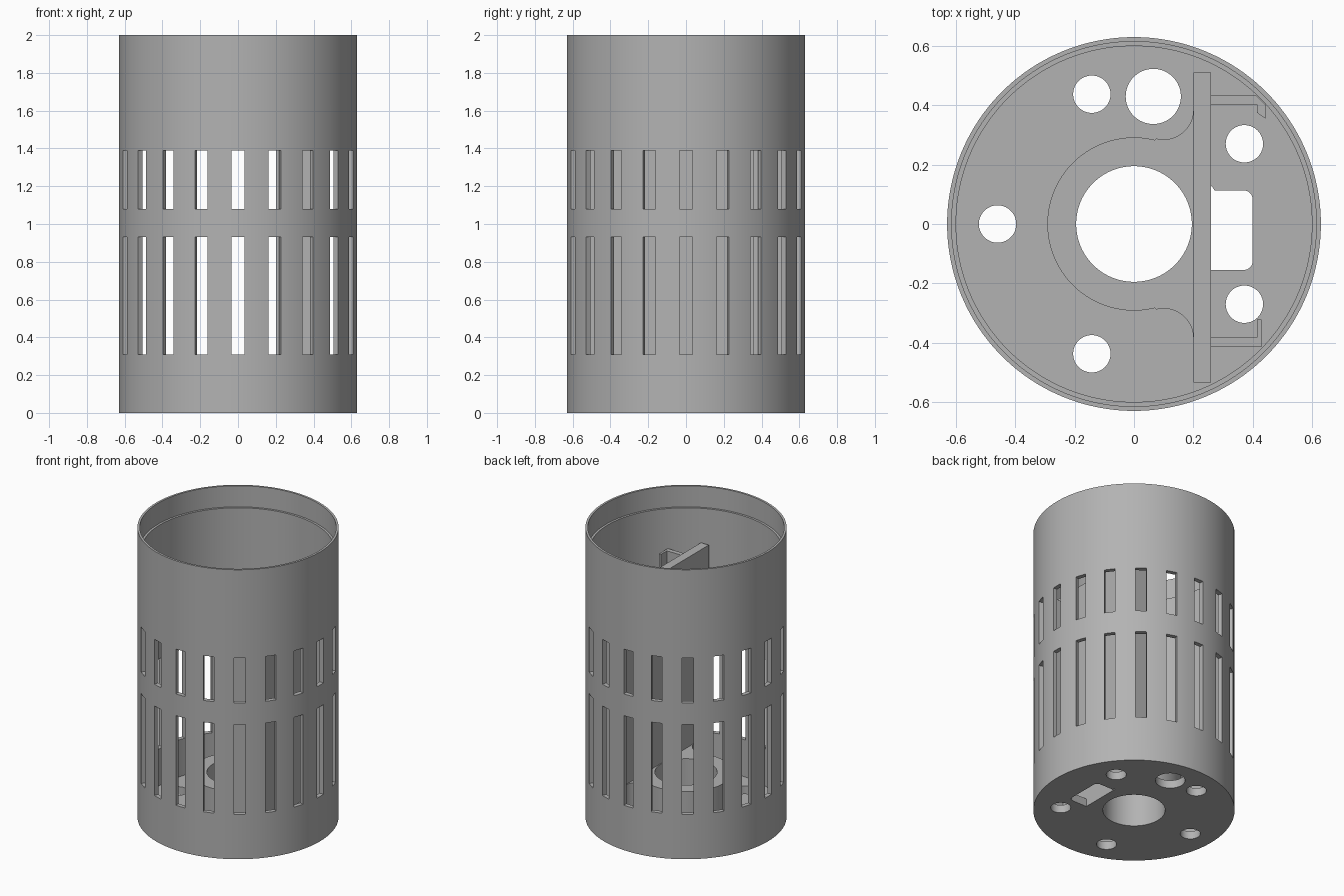
import bpy, bmesh, math
from mathutils import Matrix, Vector

cube = bpy.data.objects.get("Cube")
if cube:
    bpy.data.objects.remove(cube, do_unlink=True)

grey = bpy.data.materials.new("plain grey")
grey.use_nodes = True
grey.diffuse_color = (0.45, 0.45, 0.45, 1)
grey.node_tree.nodes["Principled BSDF"].inputs["Base Color"].default_value = grey.diffuse_color

RADIUS, INNER, LIP = 0.63, 0.60, 0.615
HEIGHT, FLOOR, BOSS_TOP, PLATE_TOP = 2.0, 0.055, 0.31, 1.62
BORE = 0.195


def arc(cx, cy, r, a0, a1, n):
    """Points on an arc, angles in degrees, both ends included."""
    angles = [math.radians(a0 + (a1 - a0) * i / n) for i in range(n + 1)]
    return [(cx + r * math.cos(a), cy + r * math.sin(a)) for a in angles]


def circle(cx, cy, r, n=64):
    return arc(cx, cy, r, 0, 360, n)[:-1]


def add_prism(bm, outline, z0, z1):
    """Closed prism over an outline."""
    low = [bm.verts.new((x, y, z0)) for x, y in outline]
    high = [bm.verts.new((x, y, z1)) for x, y in outline]
    faces = [bm.faces.new(low), bm.faces.new(high)]
    for i in range(len(low)):
        j = (i + 1) % len(low)
        faces.append(bm.faces.new((low[i], low[j], high[j], high[i])))
    bmesh.ops.recalc_face_normals(bm, faces=faces)


def make_object(name, bm):
    mesh = bpy.data.meshes.new(name)
    bm.to_mesh(mesh)
    bm.free()
    obj = bpy.data.objects.new(name, mesh)
    mesh.materials.append(grey)
    bpy.context.collection.objects.link(obj)
    return obj


def prism(name, outline, z0, z1):
    bm = bmesh.new()
    add_prism(bm, outline, z0, z1)
    return make_object(name, bm)


def cut(obj, cutter):
    """Subtract the cutter and keep the result as plain mesh."""
    mod = obj.modifiers.new("cut", "BOOLEAN")
    mod.operation, mod.solver, mod.object = "DIFFERENCE", "EXACT", cutter
    graph = bpy.context.evaluated_depsgraph_get()
    mesh = bpy.data.meshes.new_from_object(obj.evaluated_get(graph))
    obj.modifiers.clear()
    obj.data = mesh
    bpy.data.objects.remove(cutter, do_unlink=True)


def smooth(obj):
    bpy.ops.object.select_all(action="DESELECT")
    obj.select_set(True)
    bpy.context.view_layer.objects.active = obj
    bpy.ops.object.shade_smooth_by_angle(angle=math.radians(30))


# Outer shell with floor and stepped lip, turned from a profile
bm = bmesh.new()
profile = [(0, 0), (RADIUS, 0), (RADIUS, HEIGHT), (LIP, HEIGHT),
           (LIP, HEIGHT - 0.145), (INNER, HEIGHT - 0.145), (INNER, FLOOR), (0, FLOOR)]
verts = [bm.verts.new((r, 0, z)) for r, z in profile]
edges = [bm.edges.new(pair) for pair in zip(verts, verts[1:])]
bmesh.ops.spin(bm, geom=verts + edges, axis=(0, 0, 1), cent=(0, 0, 0),
               angle=math.tau, steps=160, use_duplicate=False)
bmesh.ops.remove_doubles(bm, verts=bm.verts, dist=1e-4)
bmesh.ops.dissolve_limit(bm, angle_limit=0.001, verts=bm.verts, edges=bm.edges)
bmesh.ops.recalc_face_normals(bm, faces=bm.faces)
shell = make_object("slotted_shell", bm)

# Two rows of vent slots
bm = bmesh.new()
for z0, z1 in ((0.31, 0.93), (1.08, 1.39)):
    for i in range(20):
        turn = Matrix.Rotation(math.tau * i / 20, 2)
        box = [(0.56, -0.035), (0.7, -0.035), (0.7, 0.035), (0.56, 0.035)]
        add_prism(bm, [tuple(turn @ Vector(p)) for p in box], z0, z1)

# Floor openings: bore, ring of screw holes, cable hole, rounded socket
add_prism(bm, circle(0, 0, BORE, 96), -0.1, 0.2)
for i in range(5):
    a = math.radians(36 + 72 * i)
    add_prism(bm, circle(0.46 * math.cos(a), 0.46 * math.sin(a), 0.063), -0.1, 0.2)
add_prism(bm, circle(0.065, 0.43, 0.093), -0.1, 0.2)
socket = [(0.26, -0.155)] + arc(0.37, -0.125, 0.03, -90, 0, 8)
socket += arc(0.37, 0.083, 0.03, 0, 90, 8) + [(0.272, 0.113), (0.26, 0.13)]
add_prism(bm, socket, -0.1, 0.2)
cut(shell, make_object("shell_cutter", bm))
smooth(shell)

# Raised collar around the bore, flared into the upright plate
flare = arc(0.1, 0.385, 0.1, 0, -105, 16)
outline = flare + arc(0, 0, 0.292, 76, 284, 80) + [(x, -y) for x, y in reversed(flare)]
collar = prism("bore_collar", outline, FLOOR - 0.01, BOSS_TOP)
cut(collar, prism("collar_cutter", circle(0, 0, BORE, 96), -0.1, 0.5))
smooth(collar)

# Upright mounting plate
prism("mounting_plate", [(0.2, -0.535), (0.26, -0.535), (0.26, 0.51), (0.2, 0.51)],
      FLOOR - 0.01, PLATE_TOP)

# Hooked side brackets
prism("back_bracket", [(0.26, 0.402), (0.415, 0.402), (0.415, 0.375), (0.443, 0.355),
                       (0.443, 0.402), (0.41, 0.435), (0.26, 0.435)],
      FLOOR - 0.01, PLATE_TOP - 0.04)
prism("front_bracket", [(0.26, -0.415), (0.43, -0.415), (0.43, -0.322),
                        (0.415, -0.322), (0.415, -0.383), (0.26, -0.383)],
      FLOOR - 0.01, PLATE_TOP - 0.04)
